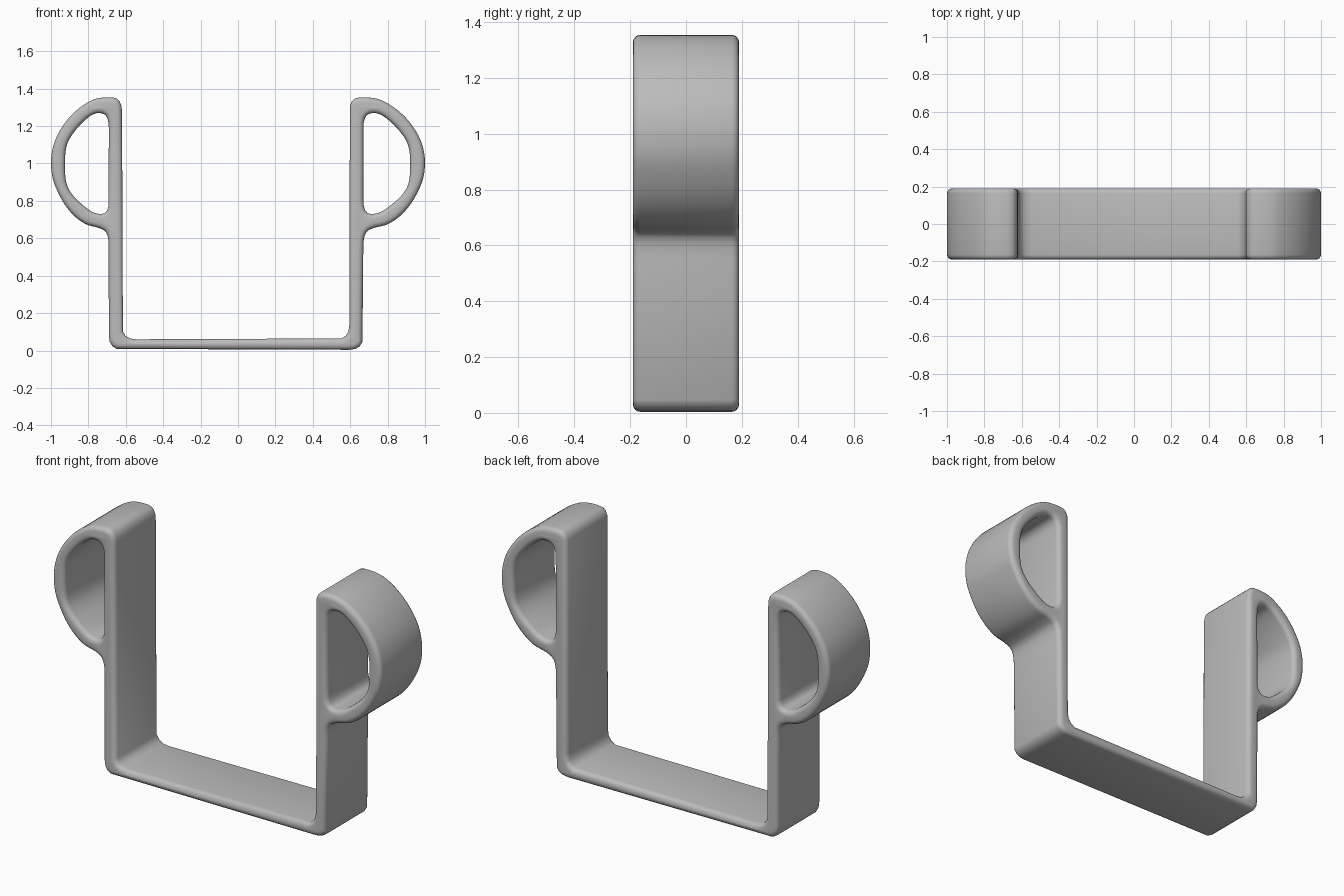
import bpy, bmesh, math
from mathutils import Vector, Matrix

cube = bpy.data.objects.get("Cube")
if cube:
    bpy.data.objects.remove(cube, do_unlink=True)

HALF_DEPTH = 0.19
ROUND = 0.026

mat = bpy.data.materials.new("plain grey")
mat.use_nodes = True
GREY = (0.5, 0.5, 0.5, 1)
mat.diffuse_color = GREY
mat.node_tree.nodes["Principled BSDF"].inputs["Base Color"].default_value = GREY


def soften(points, cut=0.075, steps=4):
    """Round every corner of a closed polygon with a short quadratic arc."""
    out = []
    pts = [Vector(p) for p in points]
    for i, p in enumerate(pts):
        a, b = pts[i - 1] - p, pts[(i + 1) % len(pts)] - p
        start = p + a.normalized() * min(cut, a.length / 2)
        end = p + b.normalized() * min(cut, b.length / 2)
        for s in range(steps):
            t = s / steps
            out.append(start * (1 - t) ** 2 + p * 2 * t * (1 - t) + end * t * t)
    return out


def mirrored(points):
    """The right-hand arm is slightly narrower than the left-hand one."""
    return [(-1 + (1 - x) * 0.938, z) for x, z in reversed(points)]


# Outer edge of one arm, from the foot round the loop and down the inner face
arm = [(0.67, 0.004), (0.67, 0.625), (0.72, 0.657), (0.81, 0.672),
       (0.91, 0.755), (0.98, 0.88), (1.0, 0.96), (1.0, 1.05), (0.97, 1.15),
       (0.89, 1.26), (0.78, 1.338), (0.70, 1.356), (0.595, 1.35),
       (0.595, 0.06)]

# Opening inside the loop
opening = [(0.67, 0.73), (0.75, 0.73), (0.81, 0.77), (0.88, 0.83),
           (0.92, 0.90), (0.92, 1.09), (0.87, 1.17), (0.80, 1.24),
           (0.74, 1.275), (0.67, 1.26)]

# Extruded strip profile with rounded rims
curve = bpy.data.curves.new("bracket_profile", "CURVE")
curve.dimensions = "2D"
curve.fill_mode = "BOTH"
curve.extrude = HALF_DEPTH - ROUND
curve.bevel_depth = ROUND
curve.bevel_resolution = 3
curve.offset = -ROUND
for outline in (arm + mirrored(arm), opening, mirrored(opening)):
    pts = soften(outline)
    spline = curve.splines.new("POLY")
    spline.points.add(len(pts) - 1)
    spline.use_cyclic_u = True
    for sp, p in zip(spline.points, pts):
        sp.co = (p.x, p.y, 0, 1)

profile = bpy.data.objects.new("bracket_profile", curve)
bpy.context.collection.objects.link(profile)
bpy.context.view_layer.update()
evaluated = profile.evaluated_get(bpy.context.evaluated_depsgraph_get())
mesh = bpy.data.meshes.new_from_object(evaluated)
bpy.data.objects.remove(profile, do_unlink=True)

# Weld the rims and stand the bracket upright
bm = bmesh.new()
bm.from_mesh(mesh)
bmesh.ops.remove_doubles(bm, verts=bm.verts, dist=0.0004)
bmesh.ops.transform(bm, matrix=Matrix.Rotation(math.pi / 2, 4, "X"), verts=bm.verts)
bmesh.ops.recalc_face_normals(bm, faces=bm.faces)
bm.to_mesh(mesh)
bm.free()
mesh.materials.clear()
mesh.materials.append(mat)

bracket = bpy.data.objects.new("looped_bracket", mesh)
bpy.context.collection.objects.link(bracket)
bpy.ops.object.select_all(action="DESELECT")
bracket.select_set(True)
bpy.context.view_layer.objects.active = bracket
bpy.ops.object.shade_smooth_by_angle(angle=math.radians(40))
